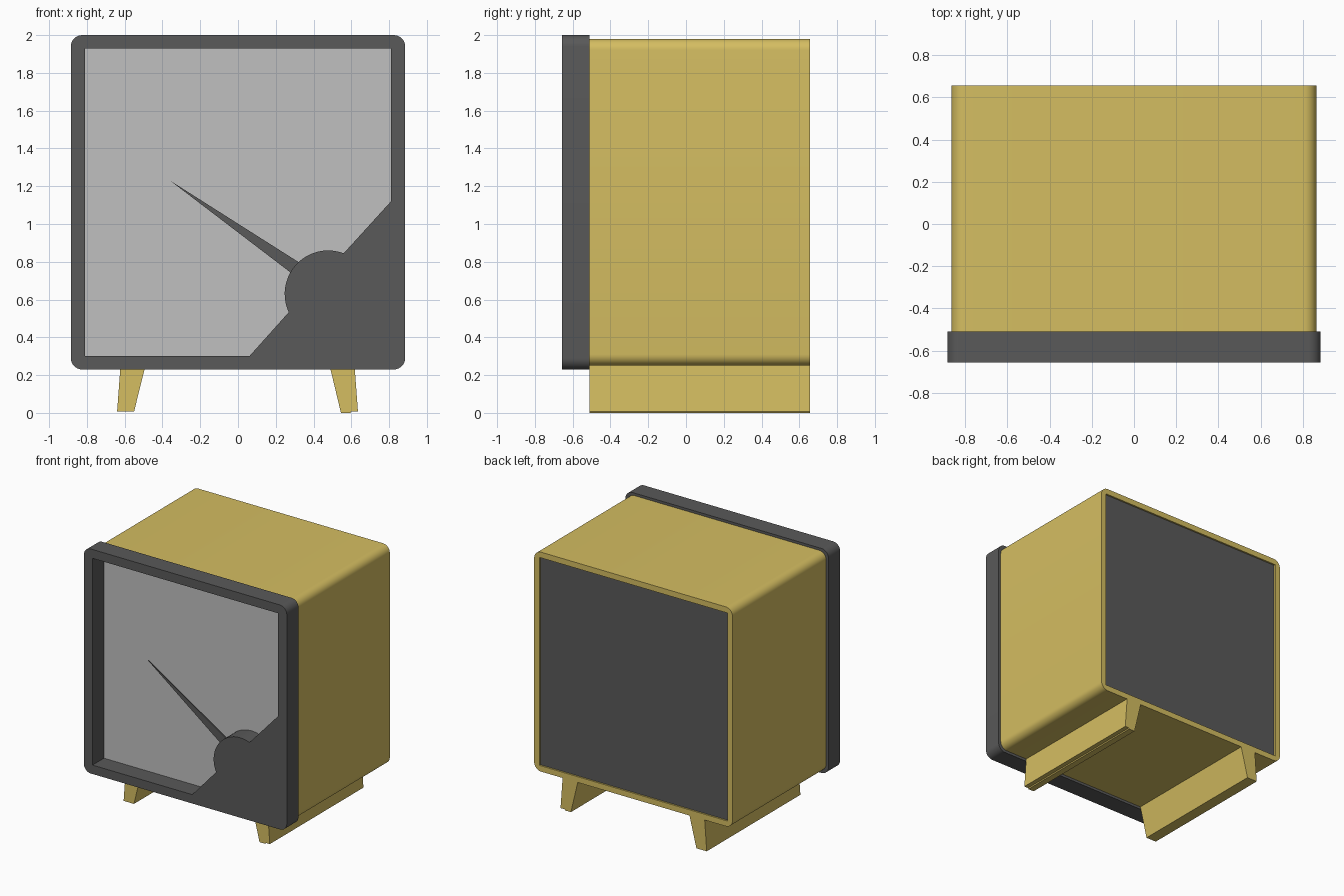
import bpy, bmesh, math

if "Cube" in bpy.data.objects:
    bpy.data.objects.remove(bpy.data.objects["Cube"])


def material(name, rgb):
    m = bpy.data.materials.new(name)
    m.diffuse_color = (*rgb, 1)
    m.use_nodes = True
    m.node_tree.nodes["Principled BSDF"].inputs["Base Color"].default_value = m.diffuse_color
    return m


DARK = material("dark grey", (0.10, 0.10, 0.10))
LIGHT = material("light grey", (0.53, 0.53, 0.53))
GOLD = material("mustard", (0.66, 0.51, 0.12))


def arc(cx, cz, r, a0, a1, n):
    """Points along an arc, angles in degrees."""
    angles = [math.radians(a0 + (a1 - a0) * i / n) for i in range(n + 1)]
    return [(cx + r * math.cos(a), cz + r * math.sin(a)) for a in angles]


def rect(x, z0, z1):
    return [(-x, z0), (x, z0), (x, z1), (-x, z1)]


def rounded(x, z0, z1, r, bottom=()):
    """Rounded rectangle, with optional extra points along the bottom edge."""
    pts = arc(-x + r, z0 + r, r, 180, 270, 8) + list(bottom)
    pts += arc(x - r, z0 + r, r, 270, 360, 8)
    pts += arc(x - r, z1 - r, r, 0, 90, 8)
    pts += arc(-x + r, z1 - r, r, 90, 180, 8)
    return pts


def extrude(name, loops, y0, y1, mat):
    """Fill an outline (with holes) in the xz plane and extrude it along y."""
    bm = bmesh.new()
    edges = []
    for loop in loops:
        vs = [bm.verts.new((x, y0, z)) for x, z in loop]
        edges += [bm.edges.new((vs[i - 1], vs[i])) for i in range(len(vs))]
    bmesh.ops.triangle_fill(bm, edges=edges, use_beauty=True, normal=(0, -1, 0))
    res = bmesh.ops.extrude_face_region(bm, geom=bm.faces[:], use_keep_orig=True)
    moved = [g for g in res["geom"] if isinstance(g, bmesh.types.BMVert)]
    bmesh.ops.translate(bm, verts=moved, vec=(0, y1 - y0, 0))
    bmesh.ops.recalc_face_normals(bm, faces=bm.faces[:])
    me = bpy.data.meshes.new(name)
    bm.to_mesh(me)
    bm.free()
    me.materials.append(mat)
    me.shade_smooth()
    me.set_sharp_from_angle(angle=math.radians(30))
    ob = bpy.data.objects.new(name, me)
    bpy.context.collection.objects.link(ob)
    return ob


# case: rounded shell with the two feet rails in its outline
feet = [(-0.622, 0.25), (-0.64, 0.008), (-0.55, 0.008), (-0.49, 0.25),
        (0.485, 0.25), (0.545, 0), (0.595, 0), (0.6, 0.008), (0.635, 0.008), (0.617, 0.25)]
extrude("case", [rounded(0.865, 0.25, 1.98, 0.06, feet), rect(0.82, 0.295, 1.935)],
        -0.511, 0.656, GOLD)

# bezel: frame whose opening leaves the lower right corner and round hub solid
opening = [(-0.81, 0.30), (0.06, 0.30)]
opening += arc(0.477, 0.63, 0.23, 205, 69, 20)
opening += [(0.81, 1.12), (0.81, 1.93), (-0.81, 1.93)]
extrude("bezel", [rounded(0.885, 0.23, 2.0, 0.06), opening], -0.656, -0.51, DARK)

# dial, needle and back panel
extrude("dial", [rect(0.82, 0.295, 1.935)], -0.513, -0.50, LIGHT)
extrude("needle", [[(-0.36, 1.23), (0.26, 0.757), (0.38, 0.66), (0.42, 0.74), (0.31, 0.805)]],
        -0.61, -0.60, DARK)
extrude("back_panel", [rect(0.82, 0.295, 1.935)], 0.63, 0.643, DARK)
